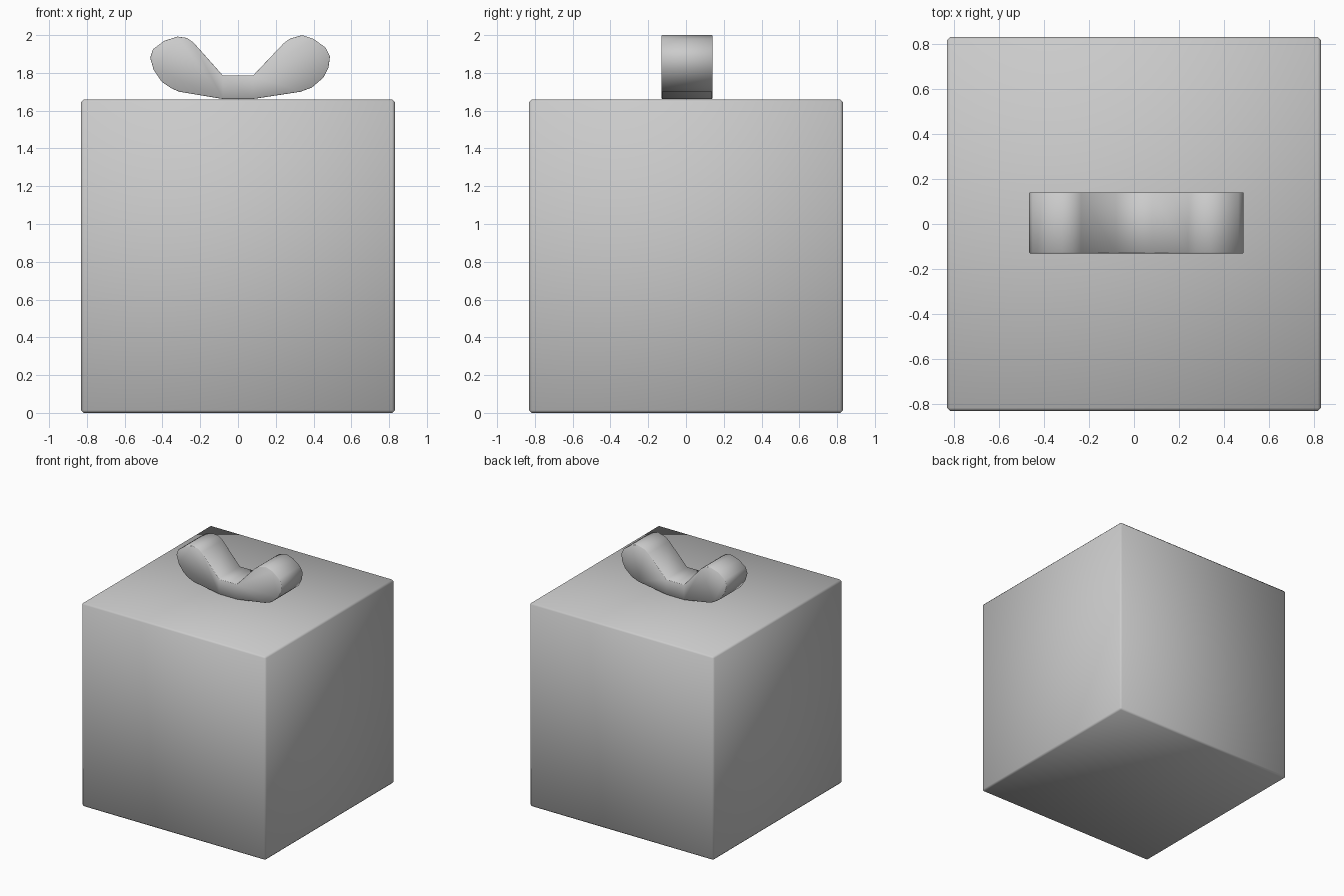
import bpy, bmesh

if "Cube" in bpy.data.objects:
    bpy.data.objects.remove(bpy.data.objects["Cube"])


def finish(name, bm, bevel):
    """Turn a bmesh into a smooth object with a thin chamfer on its sharp edges."""
    bmesh.ops.recalc_face_normals(bm, faces=bm.faces)
    mesh = bpy.data.meshes.new(name)
    bm.to_mesh(mesh)
    bm.free()
    mesh.polygons.foreach_set("use_smooth", [True] * len(mesh.polygons))
    obj = bpy.data.objects.new(name, mesh)
    bpy.context.collection.objects.link(obj)
    mod = obj.modifiers.new("edge_chamfer", 'BEVEL')
    mod.width = bevel
    mod.segments = 1
    mod.limit_method = 'ANGLE'
    mod.angle_limit = 1.0
    return obj


# Cube body with softly chamfered edges
bm = bmesh.new()
bmesh.ops.create_cube(bm, size=1.66)
bmesh.ops.translate(bm, verts=bm.verts, vec=(0, 0, 0.83))
finish("cube_body", bm, 0.014)

# Wing-shaped handle: front outline (x, z), slightly uneven left to right
left_lobe = [(-0.08, 1.786), (-0.235, 1.96), (-0.27, 1.985), (-0.32, 1.992),
             (-0.39, 1.97), (-0.45, 1.925), (-0.465, 1.88), (-0.447, 1.818),
             (-0.405, 1.754), (-0.35, 1.717), (-0.31, 1.70), (-0.08, 1.662)]
right_lobe = [(0.08, 1.662), (0.33, 1.70), (0.39, 1.722), (0.452, 1.775),
              (0.479, 1.828), (0.487, 1.887), (0.463, 1.934), (0.40, 1.98),
              (0.34, 2.0), (0.272, 1.98), (0.24, 1.955), (0.08, 1.786)]
y_front, y_back = -0.13, 0.14

bm = bmesh.new()
outline = left_lobe + right_lobe
rings = [[bm.verts.new((x, y, z)) for x, z in outline] for y in (y_front, y_back)]
n, half = len(outline), len(left_lobe)
for ring in rings:
    bm.faces.new(ring[:half])
    bm.faces.new(ring[half:])
    bm.faces.new([ring[0], ring[half - 1], ring[half], ring[-1]])
for i in range(n):
    j = (i + 1) % n
    bm.faces.new([rings[0][i], rings[0][j], rings[1][j], rings[1][i]])
finish("wing_handle", bm, 0.003)
